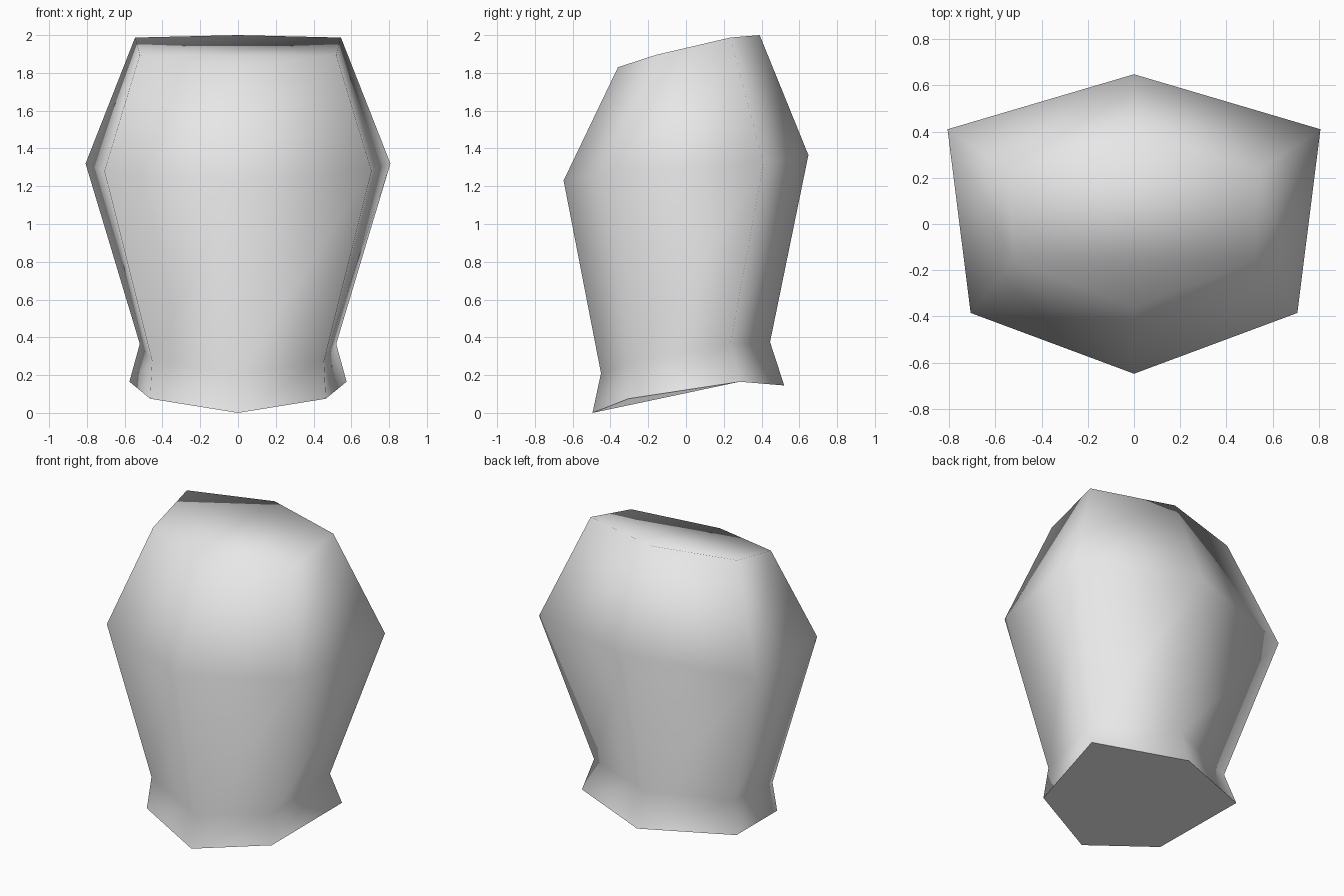
import bpy
import bmesh

cube = bpy.data.objects.get("Cube")
if cube:
    bpy.data.objects.remove(cube, do_unlink=True)


def flat_material(name, color):
    mat = bpy.data.materials.new(name)
    mat.use_nodes = True
    mat.diffuse_color = color
    mat.node_tree.nodes["Principled BSDF"].inputs["Base Color"].default_value = color
    return mat


def hex_ring(bm, front, front_corner, back_corner, back):
    """Six-sided tilted ring, mirrored across x; front and back are (y, z)."""
    (fx, fy, fz), (bx, by, bz) = front_corner, back_corner
    points = [(0, *front), (fx, fy, fz), (bx, by, bz),
              (0, *back), (-bx, by, bz), (-fx, fy, fz)]
    return [bm.verts.new(p) for p in points]


# Cross-sections from the flared base up to the shoulders
SECTIONS = [
    ((-0.495, 0.0), (0.465, -0.305, 0.075), (0.575, 0.285, 0.165), (0.52, 0.145)),   # base
    ((-0.45, 0.21), (0.455, -0.27, 0.275), (0.52, 0.235, 0.365), (0.445, 0.375)),    # waist
    ((-0.648, 1.23), (0.707, -0.385, 1.28), (0.807, 0.41, 1.32), (0.648, 1.365)),    # chest
    ((-0.36, 1.83), (0.52, -0.16, 1.895), (0.545, 0.235, 1.987), (0.39, 2.0)),       # shoulders
]

bm = bmesh.new()
rings = [hex_ring(bm, *section) for section in SECTIONS]

# Smooth walls between neighbouring rings
for low, high in zip(rings, rings[1:]):
    for i in range(6):
        j = (i + 1) % 6
        bm.faces.new((low[i], low[j], high[j], high[i]))

# Rounded top and crisp flat base
bm.faces.new(rings[-1])
base = bm.faces.new(rings[0][::-1])
for face in bm.faces:
    face.smooth = True
base.smooth = False
for edge in base.edges:
    edge.smooth = False

mesh = bpy.data.meshes.new("torso")
bm.to_mesh(mesh)
bm.free()
mesh.materials.append(flat_material("light grey", (0.8, 0.8, 0.8, 1.0)))
torso = bpy.data.objects.new("torso", mesh)
bpy.context.collection.objects.link(torso)
